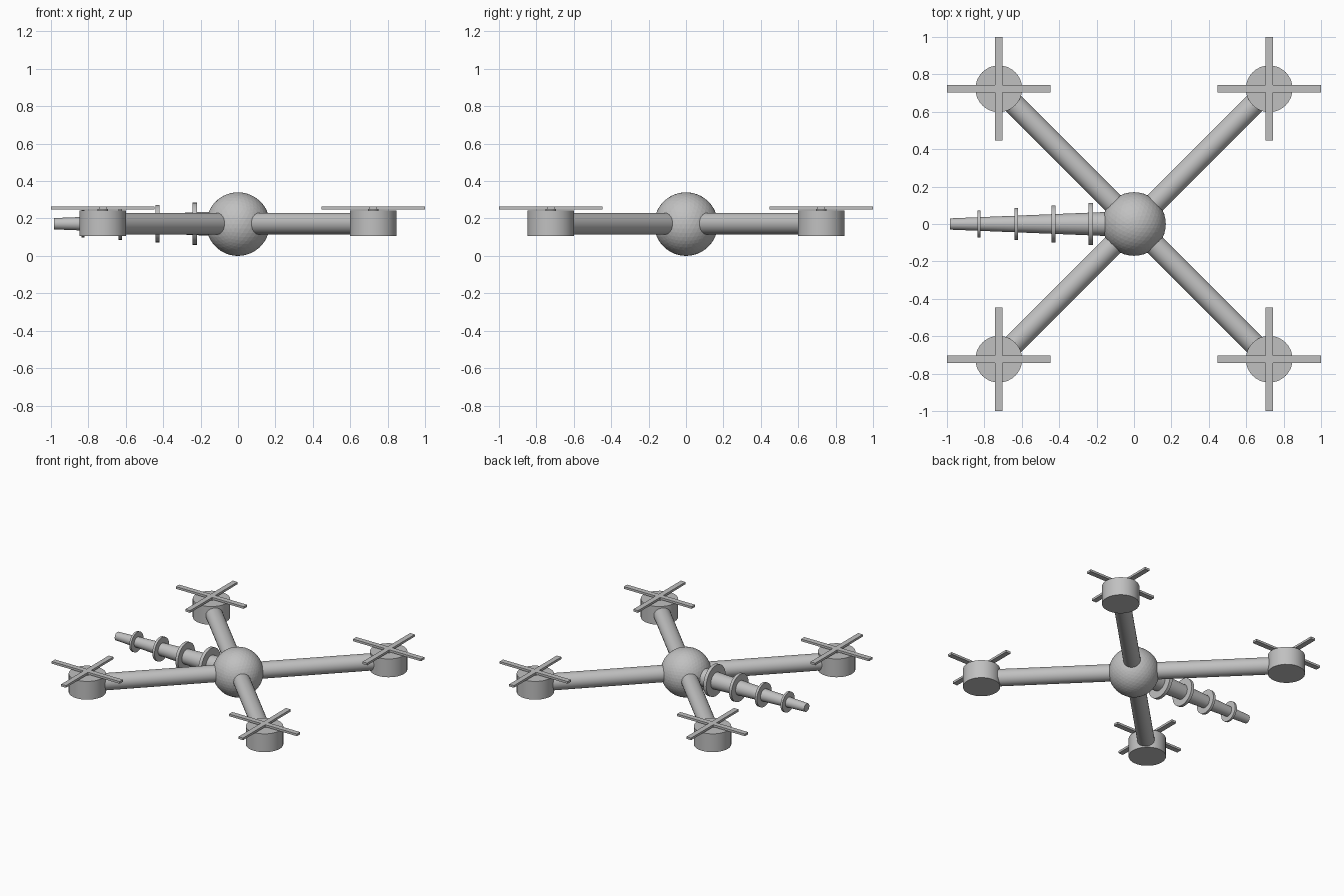
import bpy
from math import pi, atan2, hypot
from mathutils import Vector

cube = bpy.data.objects.get("Cube")
if cube:
    bpy.data.objects.remove(cube, do_unlink=True)

grey = bpy.data.materials.new("plain grey")
grey.use_nodes = True
colour = (0.53, 0.53, 0.53, 1)
grey.diffuse_color = colour
grey.node_tree.nodes["Principled BSDF"].inputs["Base Color"].default_value = colour

MID = 0.172      # height of the arm and tail axes
REACH = 0.723    # x and y distance of each rotor


def finish(name, smooth=True):
    ob = bpy.context.object
    ob.name = name
    ob.data.materials.append(grey)
    if smooth:
        bpy.ops.object.shade_smooth_by_angle()
    return ob


def rod(name, start, end, r1, r2=None):
    """Round rod between two points, tapering from r1 to r2."""
    a, b = Vector(start), Vector(end)
    bpy.ops.mesh.primitive_cone_add(
        vertices=32, radius1=r1, radius2=r1 if r2 is None else r2,
        depth=(b - a).length, location=(a + b) / 2,
        rotation=(b - a).to_track_quat('Z', 'Y').to_euler())
    return finish(name)


def blade(name, x, y, angle):
    bpy.ops.mesh.primitive_cube_add(size=1, location=(x, y, 0.256), rotation=(0, 0, angle))
    bpy.context.object.scale = (0.554, 0.038, 0.016)
    return finish(name, smooth=False)


# Central body
bpy.ops.mesh.primitive_ico_sphere_add(subdivisions=4, radius=0.17, location=(0, 0, 0.17))
finish("body", smooth=False)

# Four arms, each with a motor and crossed blades
for sx, side in ((1, "left"), (-1, "right")):
    for sy, end in ((-1, "front"), (1, "back")):
        tag = f"{end}_{side}"
        x, y = sx * REACH, sy * REACH
        rod(f"arm_{tag}", (0, 0, MID), (x, y, MID), 0.058)
        rod(f"motor_{tag}", (x, y, 0.107), (x, y, 0.242), 0.125)
        rod(f"hub_{tag}", (x, y, 0.23), (x, y, 0.262), 0.028)
        blade(f"blade_across_{tag}", x, y, 0)
        blade(f"blade_along_{tag}", x, y, pi / 2)

# Tapered tail on the right side, with rings shrinking outwards
rod("tail", (-0.08, 0, MID), (-0.985, 0, MID), 0.067, 0.03)
for i in range(4):
    x = -0.232 - 0.199 * i
    half = 0.012 - 0.0015 * i
    rod(f"tail_ring_{i + 1}", (x - half, 0, MID), (x + half, 0, MID), 0.113 - 0.0135 * i)
